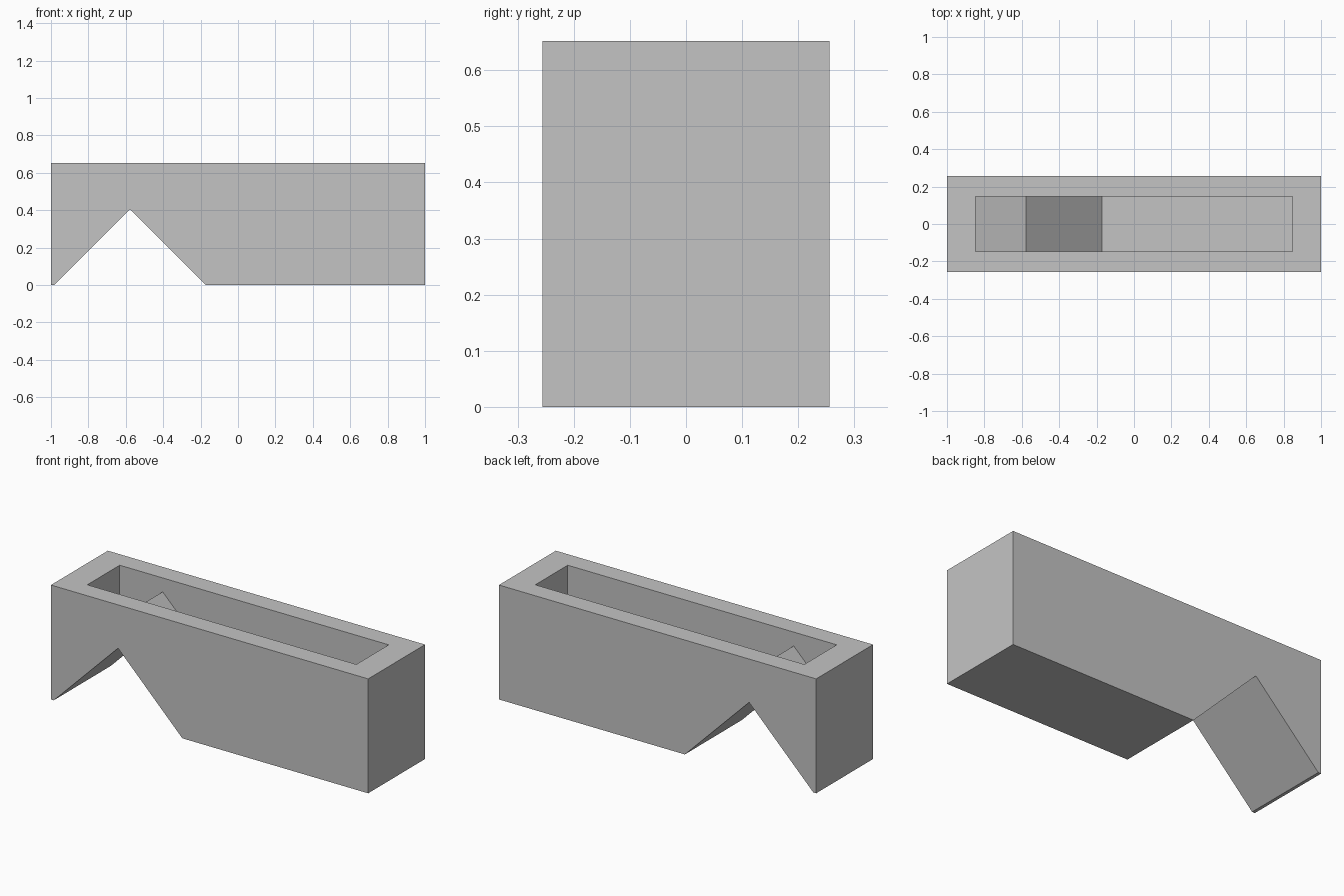
import bpy
import bmesh

cube = bpy.data.objects.get("Cube")
if cube:
    bpy.data.objects.remove(cube, do_unlink=True)

HALF_LENGTH, HALF_WIDTH, HEIGHT = 1.0, 0.256, 0.652
CAVITY_LENGTH, CAVITY_WIDTH = 0.848, 0.146
PEAK_X, PEAK_Z = -0.577, 0.405
FLOOR = 0.168

# Plain grey material
grey = bpy.data.materials.new("plain grey")
grey.use_nodes = True
color = (0.55, 0.55, 0.55, 1)
grey.diffuse_color = color
grey.node_tree.nodes["Principled BSDF"].inputs["Base Color"].default_value = color


def extrude_profile(name, points, half_width):
    """Extrude an x-z outline symmetrically along y."""
    bm = bmesh.new()
    face = bm.faces.new([bm.verts.new((x, -half_width, z)) for x, z in points])
    result = bmesh.ops.extrude_face_region(bm, geom=[face])
    verts = [v for v in result["geom"] if isinstance(v, bmesh.types.BMVert)]
    bmesh.ops.translate(bm, verts=verts, vec=(0, 2 * half_width, 0))
    bmesh.ops.recalc_face_normals(bm, faces=bm.faces)
    mesh = bpy.data.meshes.new(name)
    bm.to_mesh(mesh)
    bm.free()
    mesh.materials.append(grey)
    obj = bpy.data.objects.new(name, mesh)
    bpy.context.collection.objects.link(obj)
    return obj


# Trough body with a 45 degree notch in its underside
trough = extrude_profile("trough_body", [
    (-HALF_LENGTH, 0), (PEAK_X - PEAK_Z, 0), (PEAK_X, PEAK_Z),
    (PEAK_X + PEAK_Z, 0), (HALF_LENGTH, 0),
    (HALF_LENGTH, HEIGHT), (-HALF_LENGTH, HEIGHT)], HALF_WIDTH)

# Cavity whose floor follows the notch at a constant height above it
inner_peak = PEAK_Z + FLOOR
left_z = inner_peak - (PEAK_X + CAVITY_LENGTH)
cutter = extrude_profile("cavity_cutter", [
    (-CAVITY_LENGTH, left_z), (PEAK_X, inner_peak),
    (PEAK_X + PEAK_Z, FLOOR), (CAVITY_LENGTH, FLOOR),
    (CAVITY_LENGTH, HEIGHT + 0.2), (-CAVITY_LENGTH, HEIGHT + 0.2)], CAVITY_WIDTH)
cutter.hide_render = True

# Cut the cavity and discard the cutter
cut = trough.modifiers.new("cavity", 'BOOLEAN')
cut.operation = 'DIFFERENCE'
cut.solver = 'EXACT'
cut.object = cutter
bpy.context.view_layer.objects.active = trough
trough.select_set(True)
bpy.ops.object.modifier_apply(modifier=cut.name)
bpy.data.objects.remove(cutter, do_unlink=True)
